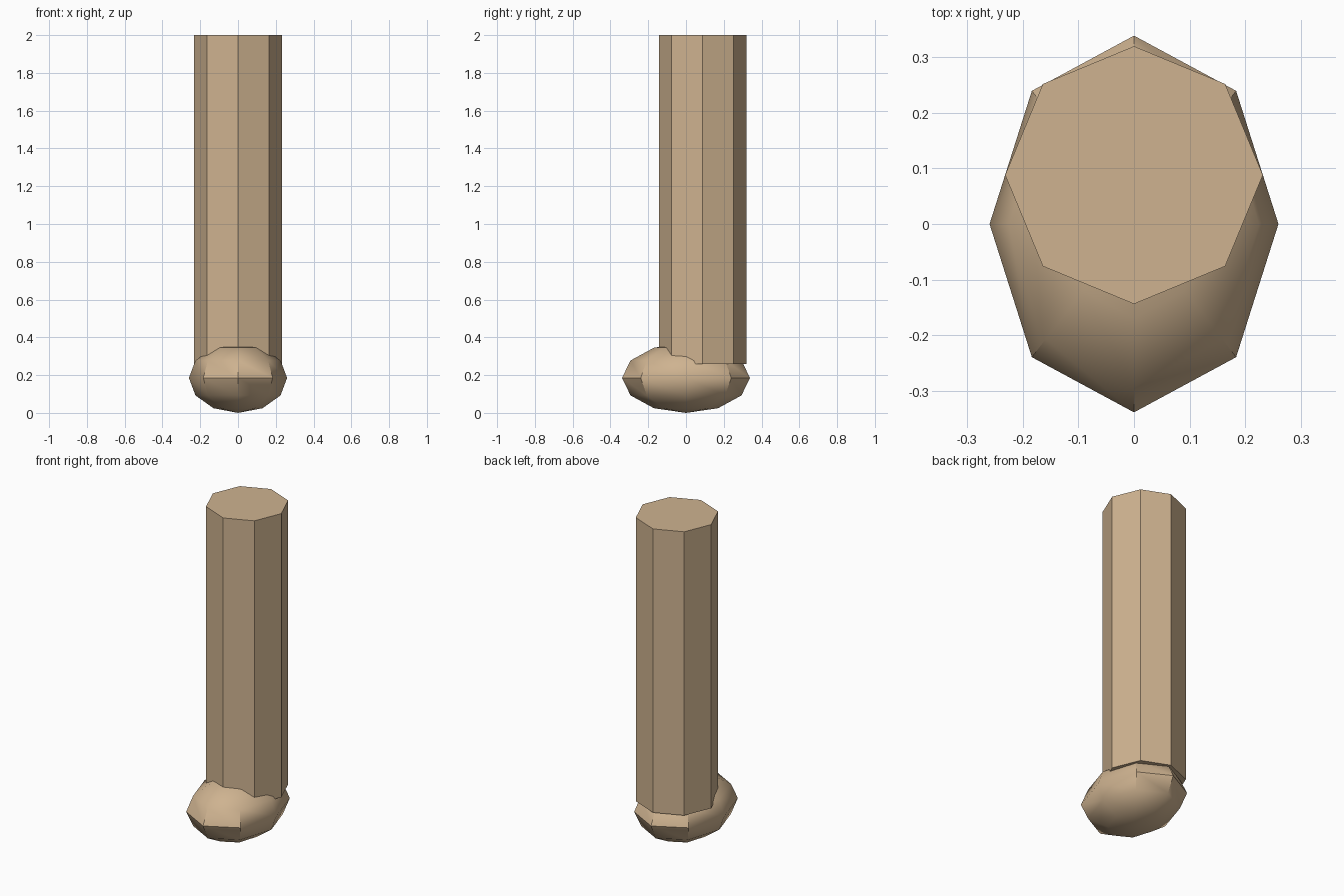
import bpy
import math

if "Cube" in bpy.data.objects:
    bpy.data.objects.remove(bpy.data.objects["Cube"])

# Foot: squashed low-poly sphere, smooth with sharp rim edges
bpy.ops.mesh.primitive_uv_sphere_add(segments=8, ring_count=6, radius=1,
                                     location=(0, 0, 0.185))
foot = bpy.context.object
foot.name = "foot"
foot.scale = (0.26, 0.339, 0.185)
bpy.ops.object.transform_apply(location=False, rotation=False, scale=True)
bpy.ops.object.shade_smooth_by_angle(angle=math.radians(40))

# Leg: octagonal column set towards the back of the foot
leg_bottom, leg_top = 0.26, 2.0
bpy.ops.mesh.primitive_cylinder_add(vertices=8, radius=0.232,
                                    depth=leg_top - leg_bottom,
                                    location=(0, 0.088, (leg_top + leg_bottom) / 2))
leg = bpy.context.object
leg.name = "leg"

# Skin-coloured material shared by both parts
skin = bpy.data.materials.new("skin")
skin.diffuse_color = (0.62, 0.45, 0.28, 1)
skin.use_nodes = True
skin.node_tree.nodes["Principled BSDF"].inputs["Base Color"].default_value = skin.diffuse_color
for part in (foot, leg):
    part.data.materials.append(skin)
